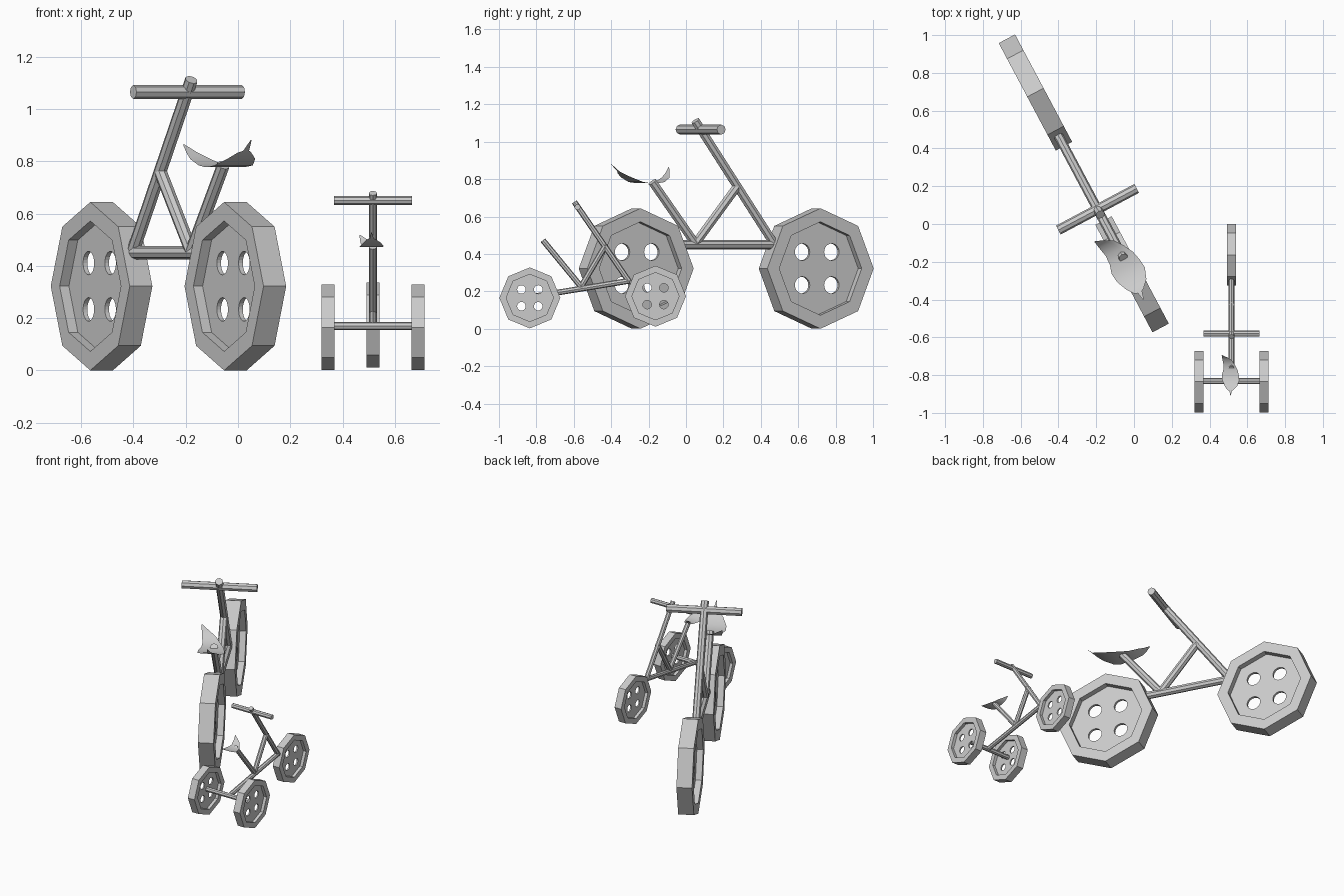
import bpy, bmesh, math
from mathutils import Matrix, Vector

if "Cube" in bpy.data.objects:
    bpy.data.objects.remove(bpy.data.objects["Cube"])

def add_object(name, mesh, matrix):
    ob = bpy.data.objects.new(name, mesh)
    bpy.context.collection.objects.link(ob)
    ob.matrix_world = matrix
    return ob

def to_mesh(bm, name):
    bmesh.ops.recalc_face_normals(bm, faces=bm.faces)
    me = bpy.data.meshes.new(name)
    bm.to_mesh(me)
    bm.free()
    return me

# straight eight-sided tube between two points
def tube(name, a, b, r, frame):
    a, b = Vector(a), Vector(b)
    bm = bmesh.new()
    bmesh.ops.create_cone(bm, cap_ends=True, segments=8, radius1=r, radius2=r, depth=(b - a).length)
    turn = (b - a).to_track_quat('Z', 'Y').to_matrix().to_4x4()
    bm.transform(Matrix.Translation((a + b) / 2) @ turn)
    add_object(name, to_mesh(bm, name), frame)

# unit octagonal wheel, axle along x, dished on both sides, with four round holes
def wheel_mesh():
    bm = bmesh.new()
    rings = []
    for r, x in [(.775, -.028), (.775, -.152), (1, -.152), (1, .152), (.775, .152), (.775, .028)]:
        rings.append([bm.verts.new((x, r * math.cos(k * math.pi / 4), r * math.sin(k * math.pi / 4)))
                      for k in range(8)])
    for p, q in zip(rings, rings[1:]):
        for k in range(8):
            bm.faces.new((p[k], p[k - 1], q[k - 1], q[k]))
    bm.faces.new(rings[0])
    bm.faces.new(rings[-1])
    wheel = add_object("wheel_blank", to_mesh(bm, "wheel"), Matrix())
    bm = bmesh.new()
    for y in (-.275, .275):
        for z in (-.275, .275):
            bmesh.ops.create_cone(bm, cap_ends=True, segments=24, radius1=.14, radius2=.14, depth=.5,
                                  matrix=Matrix.Translation((0, y, z)) @ Matrix.Rotation(math.pi / 2, 4, 'Y'))
    cutter = add_object("hole_cutter", to_mesh(bm, "hole_cutter"), Matrix())
    cutter.hide_render = True
    mod = wheel.modifiers.new("holes", 'BOOLEAN')
    mod.object, mod.operation, mod.solver = cutter, 'DIFFERENCE', 'EXACT'
    bpy.context.view_layer.update()
    me = bpy.data.meshes.new_from_object(wheel.evaluated_get(bpy.context.evaluated_depsgraph_get()))
    bpy.data.objects.remove(wheel)
    bpy.data.objects.remove(cutter)
    return me

# curved leaf-shaped saddle with a thin tail: length station, left edge, right edge
def seat_mesh():
    stations = [(-.2, -.012, -.008), (-.155, -.02, .005), (-.145, -.04, .02), (-.11, -.065, .055),
                (-.05, -.09, .077), (0, -.095, .072), (.05, -.08, .06), (.1, -.078, .035),
                (.15, -.088, 0), (.175, -.092, -.045), (.195, -.096, -.09)]
    bm = bmesh.new()
    rows = []
    for y, l, r in stations:
        z = 2.6 * y * y if y < 0 else 60 * y ** 4
        rows.append([bm.verts.new((l + (r - l) * k / 4, y, z)) for k in range(5)])
    for p, q in zip(rows, rows[1:]):
        for k in range(4):
            f = bm.faces.new((p[k], p[k + 1], q[k + 1], q[k]))
            f.smooth = True
    return to_mesh(bm, "seat")

WHEEL, SEAT = wheel_mesh(), seat_mesh()

# one cycle; side-profile points are (y, z) in its own frame
def cycle(kind, frame, r, wheels, tubes, bar, seat, size):
    for name, x, y, z, rad in wheels:
        add_object(f"{kind}_{name}", WHEEL, frame @ Matrix.Translation((x, y, z)) @ Matrix.Scale(rad, 4))
    for name, a, b in tubes:
        tube(f"{kind}_{name}", (0, *a), (0, *b), r, frame)
    half, y, z = bar
    tube(f"{kind}_handlebar", (-half, y, z), (half, y, z), r * 1.06, frame)
    add_object(f"{kind}_seat", SEAT, frame @ Matrix.Translation((0, *seat)) @ Matrix.Scale(size, 4))

# large bicycle, turned 28 degrees
cycle("bicycle", Matrix.Translation((-.266, .215, 0)) @ Matrix.Rotation(math.radians(28), 4, 'Z'), .025,
      [("front_wheel", 0, .545, .322, .322), ("rear_wheel", 0, -.545, .322, .322)],
      [("lower_tube", (-.29, .45), (.3, .45)), ("steering_tube", (.3, .44), (-.187, 1.112)),
       ("brace_tube", (-.187, .455), (.062, .755)), ("seat_tube", (-.187, .455), (-.447, .785))],
      (.235, -.155, 1.065), (-.493, .778), 1)

# small tricycle
trike = Matrix.Translation((.516, 0, 0))
cycle("tricycle", trike, .0155,
      [("front_wheel", 0, -.163, .174, .163), ("rear_wheel_left", -.172, -.835, .165, .163),
       ("rear_wheel_right", .172, -.835, .165, .163)],
      [("lower_tube", (-.83, .17), (-.3, .257)), ("steering_tube", (-.303, .25), (-.597, .678)),
       ("brace_tube", (-.561, .225), (-.428, .449)), ("seat_tube", (-.561, .225), (-.765, .473))],
      (.149, -.58, .65), (-.8, .472), .54)
tube("tricycle_rear_axle", (-.172, -.832, .17), (.172, -.832, .17), .016, trike)
